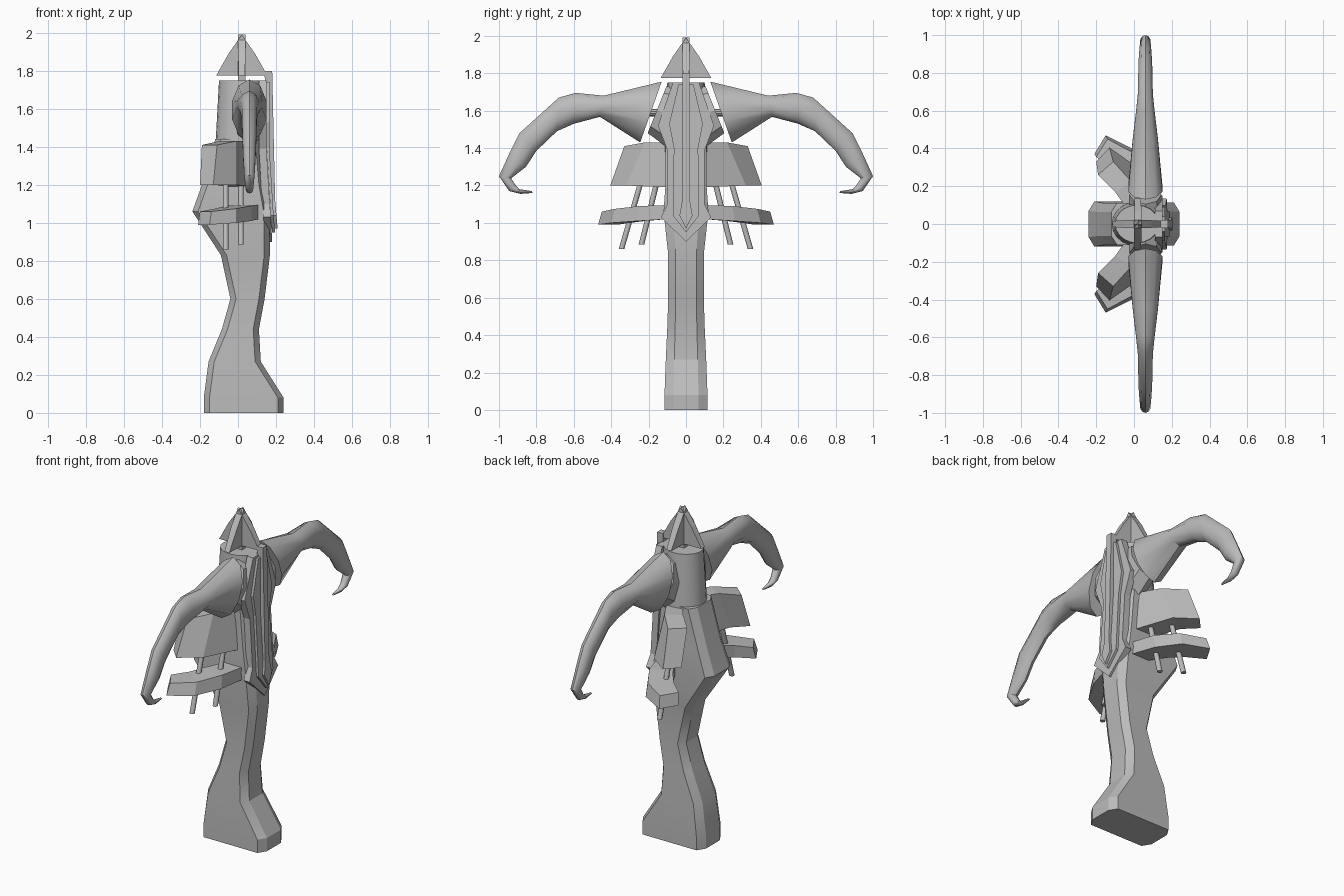
import bpy, bmesh, math
from mathutils import Vector

cube = bpy.data.objects.get("Cube")
if cube:
    bpy.data.objects.remove(cube, do_unlink=True)

grey = bpy.data.materials.new("plain_grey")
grey.use_nodes = True
GREY = (0.5, 0.5, 0.5, 1)
grey.diffuse_color = GREY
grey.node_tree.nodes["Principled BSDF"].inputs["Base Color"].default_value = GREY


def loft(name, rings, smooth=None):
    """Skin a list of equal point rings and cap both ends."""
    bm = bmesh.new()
    loops = [[bm.verts.new(p) for p in ring] for ring in rings]
    n = len(loops[0])
    for a, b in zip(loops, loops[1:]):
        for i in range(n):
            j = (i + 1) % n
            bm.faces.new((a[i], a[j], b[j], b[i]))
    bm.faces.new(loops[0])
    bm.faces.new(loops[-1])
    bmesh.ops.recalc_face_normals(bm, faces=bm.faces)
    mesh = bpy.data.meshes.new(name)
    bm.to_mesh(mesh)
    bm.free()
    mesh.materials.append(grey)
    obj = bpy.data.objects.new(name, mesh)
    bpy.context.collection.objects.link(obj)
    if smooth:
        bpy.ops.object.select_all(action='DESELECT')
        obj.select_set(True)
        bpy.context.view_layer.objects.active = obj
        bpy.ops.object.shade_smooth_by_angle(angle=math.radians(smooth))
    return obj


def oval(upper, lower, half_x, side, cx=0.06, n=10):
    """Oval ring spanning two (y, z) points, with a half thickness in x."""
    u, l = Vector(upper), Vector(lower)
    mid, half = (u + l) / 2, (u - l) / 2
    ring = []
    for i in range(n):
        a = math.tau * i / n
        p = mid + half * math.cos(a)
        ring.append((cx + half_x * math.sin(a), side * p.x, p.y))
    return ring


def chamfered(z, x0, x1, hy, c=0.03):
    """Eight-sided stock section."""
    d = hy * 0.42
    half = [(x0, hy - d), (x0 + c, hy), (x1 - c, hy), (x1, hy - d)]
    return [(x, y, z) for x, y in half] + [(x, -y, z) for x, y in reversed(half)]


# Stock with curved grip and bulged belly
stock = [(0, -.18, .24, .115), (.08, -.18, .24, .115), (.27, -.155, .12, .108),
         (.44, -.085, .11, .1), (.6, -.04, .14, .095), (.83, -.09, .168, .095),
         (1.06, -.24, .165, .12), (1.2, -.19, .14, .11), (1.44, -.12, .12, .11)]
loft("stock", [chamfered(*s) for s in stock], 25)

# Barrel
loft("barrel", [[(.015 + rx * math.cos(math.tau * i / 20), ry * math.sin(math.tau * i / 20), z)
                 for i in range(20)]
                for z, rx, ry in ((1.38, .135, .12), (1.75, .115, .1))], 30)

# Bolt shaft and four-bladed head
loft("bolt_shaft", [[(.02 + x, y, z) for x, y in ((-.02, -.02), (.02, -.02), (.02, .02), (-.02, .02))]
                    for z in (1.7, 1.8)])
for k in range(4):
    c, s = math.cos(k * math.pi / 2), math.sin(k * math.pi / 2)
    turn = lambda r, t, z: (.02 + r * c - t * s, r * s + t * c, z)
    loft(f"head_blade_{k + 1}", [[turn(0, t, 1.99), turn(.07, t, 1.89), turn(.135, t * .8, 1.775),
                                  turn(0, t, 1.775)] for t in (-.02, .02)])

# Rear face plate: layered shields following the slope of the stock
def shield(name, outline, back, front):
    def point(y, z, x):
        return (x + .03 * max(0, min(1, (1.3 - z) / .35)), y, z)
    pts = outline + [(-y, z) for y, z in reversed(outline) if y > 0]
    loft(name, [[point(y, z, x) for y, z in pts] for x in (back, front)])


shield("plate_base", [(0, .9), (.135, 1.03), (.1, 1.1), (.1, 1.39), (.15, 1.52), (.07, 1.75)], .11, .15)
shield("plate_layer", [(0, .95), (.07, 1.04), (.065, 1.4), (.09, 1.53), (.04, 1.74)], .15, .165)
shield("plate_rail", [(0, .97), (.035, 1.04), (.02, 1.12), (.02, 1.8)], .14, .18)

# Bow arms: upper point, lower point, half thickness
arm = [((.13, 1.755), (.245, 1.43), .095), ((.44, 1.68), (.46, 1.567), .07),
       ((.59, 1.695), (.6, 1.53), .052), ((.68, 1.67), (.69, 1.49), .042),
       ((.89, 1.48), (.8, 1.385), .038), ((.945, 1.37), (.855, 1.3), .034),
       ((1, 1.25), (.935, 1.238), .028), ((.945, 1.17), (.91, 1.2), .022),
       ((.885, 1.155), (.89, 1.18), .016), ((.82, 1.16), (.825, 1.17), .006)]

# Side guards: rings run outward as outer top, outer bottom, inner bottom, inner top
upper_guard = [((.06, .1, 1.43), (.08, .1, 1.19), (-.05, .1, 1.19), (-.05, .1, 1.43)),
               ((-.01, .22, 1.43), (-.01, .32, 1.2), (-.12, .25, 1.2), (-.1, .17, 1.43)),
               ((-.11, .33, 1.41), (-.13, .405, 1.2), (-.2, .33, 1.2), (-.19, .26, 1.41))]
lower_guard = [((.11, .1, 1.095), (.11, .1, 1.02), (0, .1, 1.02), (0, .1, 1.095)),
               ((.07, .25, 1.09), (.07, .26, 1.01), (-.06, .22, 1.01), (-.06, .21, 1.09)),
               ((-.01, .38, 1.075), (-.01, .4, 1), (-.12, .3, 1), (-.12, .29, 1.075)),
               ((-.14, .45, 1.06), (-.15, .47, .99), (-.21, .37, .99), (-.2, .355, 1.06))]

rods = [((.015, .15, 1.24), (.015, .238, .885)), ((-.065, .235, 1.24), (-.065, .345, .86))]

for word, side in (("left", 1), ("right", -1)):
    loft(f"bow_arm_{word}", [oval(u, l, w, side) for u, l, w in arm], 40)
    loft(f"arm_socket_{word}", [oval((0, 1.73), (0, 1.33), .09, side, n=8),
                                oval((.105, 1.73), (.205, 1.48), .085, side, n=8)])
    loft(f"arm_pin_{word}", [oval((.1, 1.61), (.1, 1.57), .02, side),
                             oval((.24, 1.61), (.24, 1.57), .02, side)])
    for name, rings in (("upper_guard", upper_guard), ("lower_guard", lower_guard)):
        loft(f"{name}_{word}", [[(x, side * y, z) for x, y, z in r] for r in rings])
    for k, (top, bottom) in enumerate(rods):
        loft(f"guard_rod_{k + 1}_{word}", [
            [(p[0] + .015 * math.cos(math.tau * i / 8), side * (p[1] + .015 * math.sin(math.tau * i / 8)), p[2])
             for i in range(8)] for p in (top, bottom)], 50)
